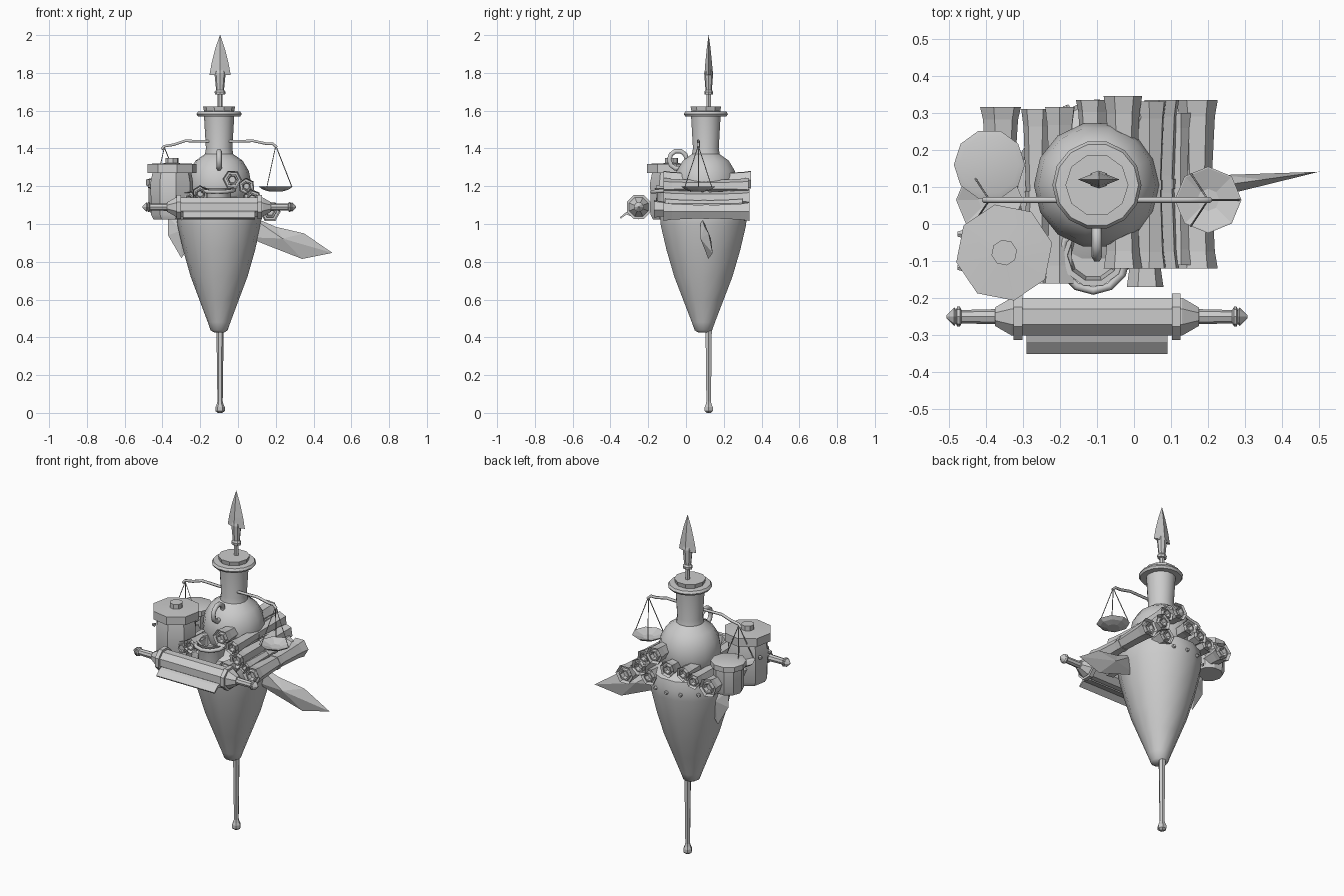
import bpy, bmesh, math
from mathutils import Vector, Matrix

if "Cube" in bpy.data.objects:
    bpy.data.objects.remove(bpy.data.objects["Cube"])

def finish(name, bm, smooth=None):
    bmesh.ops.recalc_face_normals(bm, faces=bm.faces)
    me = bpy.data.meshes.new(name)
    bm.to_mesh(me)
    bm.free()
    ob = bpy.data.objects.new(name, me)
    bpy.context.collection.objects.link(ob)
    if smooth:
        bpy.ops.object.select_all(action='DESELECT')
        ob.select_set(True)
        bpy.context.view_layer.objects.active = ob
        bpy.ops.object.shade_smooth_by_angle(angle=math.radians(smooth))
    return ob

def lathe(name, prof, n, loc=(0, 0, 0), axis=(0, 0, 1), sx=1, sy=1, turn=0, smooth=None):
    """Closed turned form: prof is (radius, height along axis)."""
    bm = bmesh.new()
    m = Matrix.Translation(loc) @ Vector((0, 0, 1)).rotation_difference(Vector(axis)).to_matrix().to_4x4()
    rings = []
    for r, h in prof:
        rings.append([bm.verts.new(m @ Vector((r * sx * math.cos(turn + 2 * math.pi * i / n),
                                               r * sy * math.sin(turn + 2 * math.pi * i / n), h)))
                      for i in range(n)])
    for a, b in zip(rings, rings[1:]):
        for i in range(n):
            j = (i + 1) % n
            bm.faces.new((a[i], a[j], b[j], b[i]))
    bm.faces.new(rings[0])
    bm.faces.new(rings[-1])
    return finish(name, bm, smooth)

def tube(name, pts, r, cyclic=False, res=1):
    cu = bpy.data.curves.new(name, 'CURVE')
    cu.dimensions = '3D'
    cu.bevel_depth = r
    cu.bevel_resolution = res
    cu.use_fill_caps = True
    sp = cu.splines.new('POLY')
    sp.points.add(len(pts) - 1)
    for p, c in zip(sp.points, pts):
        p.co = (*c, 1)
    sp.use_cyclic_u = cyclic
    ob = bpy.data.objects.new(name, cu)
    bpy.context.collection.objects.link(ob)
    return ob

def ring(name, c, u, v, r, n=10):
    c, u, v = Vector(c), Vector(u), Vector(v)
    a = [2 * math.pi * i / n for i in range(n)]
    return tube(name, [c + u * math.cos(t) + v * math.sin(t) for t in a], r, True)

def blade(name, outline, thick, y0=0, slope=0, x0=0):
    """Diamond-section blade in the xz plane: edge outline with a raised spine each side."""
    bm = bmesh.new()
    f = lambda x: y0 + slope * (x - x0)
    edge = [bm.verts.new((x, f(x), z)) for x, z in outline]
    cx = sum(p[0] for p in outline) / len(outline)
    cz = sum(p[1] for p in outline) / len(outline)
    for s in (-1, 1):
        mid = bm.verts.new((cx, f(cx) + s * thick, cz))
        for i in range(len(edge)):
            bm.faces.new((edge[i], edge[(i + 1) % len(edge)], mid))
    return finish(name, bm)

SX, SY = -0.095, 0.12

# spear through the whole bundle
lathe("spear_shaft", [(.012, 0), (.025, .01), (.025, .03), (.018, .045), (.014, .06), (.019, .43),
                      (.015, 1.2), (.013, 1.69)], 6, (SX, SY, 0))
lathe("spear_socket", [(.027, 1.685), (.029, 1.70), (.021, 1.71), (.03, 1.80), (.02, 1.83)], 8, (SX, SY, 0), sy=.8)
lathe("spear_head", [(.056, 1.79), (.045, 1.85), (.025, 1.93), (.001, 2.0)], 4, (SX, SY, 0), sy=.4)

# tapering sack
lathe("sack", [(.025, .425), (.045, .437), (.06, .48), (.105, .6), (.15, .72), (.19, .86), (.22, .99),
               (.226, 1.05), (.215, 1.10), (.13, 1.15)], 14, (-.1, .092, 0), sy=1.05, smooth=40)
for dx in (-.16, -.08, .0, .08):
    lathe("sack_stud", [(.012, 0), (.008, .012)], 6,
          (-.1 + dx, .092 + .236 * math.sqrt(1 - (dx / .225) ** 2) - .004, 1.03), (dx, .22, 0))

# flask with rim, cork and handle
lathe("flask", [(.10, 1.06), (.155, 1.13), (.17, 1.21), (.158, 1.28), (.125, 1.335), (.075, 1.37),
                (.07, 1.40), (.08, 1.57), (.112, 1.57), (.12, 1.582), (.112, 1.595), (.078, 1.597)],
      14, (-.1, .105, 0), smooth=40)
lathe("cork", [(.074, 1.57), (.085, 1.622)], 10, (-.1, .105, 0))
ring("flask_handle", (-.1, -.042, 1.34), (0, .047, 0), (0, 0, .048), .014)

# jars
lathe("large_jar", [(.10, 1.025), (.113, 1.05), (.115, 1.22), (.105, 1.27), (.132, 1.27), (.132, 1.318),
                    (.035, 1.322), (.035, 1.35)], 8, (-.35, -.077, 0), turn=.2, smooth=30)
lathe("small_jar", [(.075, 1.06), (.084, 1.08), (.084, 1.20), (.096, 1.205), (.096, 1.235), (.08, 1.24)],
      10, (-.39, .16, 0), smooth=30)
for dy in (-.04, .05):
    lathe("jar_stud", [(.012, 0), (.008, .014)], 6, (-.462, -.077 + dy, 1.2), (-1, 0, 0))

# small front pot with a thick rim, and a loose loop at the back
lathe("front_pot", [(.06, 1.03), (.075, 1.08), (.072, 1.16), (.085, 1.19), (.07, 1.19), (.06, 1.12)],
      10, (-.11, -.085, 0), smooth=35)
ring("pot_rim", (-.11, -.09, 1.18), (.09, 0, 0), (0, .09, .01), .011, 12)
ring("back_loop", (.03, .23, 1.19), (.035, 0, -.02), (0, .07, .02), .009)

# rolled parchments, waisted in the middle with coiled ends
rolls = [(.17, 1.065, -.12, .335, .056), (.075, 1.135, -.12, .335, .05), (.12, 1.10, -.11, .30, .035),
         (-.03, 1.235, -.12, .345, .052), (.045, 1.20, -.12, .33, .045), (-.11, 1.17, .0, .335, .048),
         (.03, 1.08, -.17, .31, .05), (-.2, 1.16, -.16, .315, .045), (-.26, 1.13, -.16, .31, .045),
         (-.36, 1.12, -.02, .315, .056)]
for k, (x, z, y0, y1, r) in enumerate(rolls):
    L = y1 - y0
    lathe("parchment_roll", [(r * .35, .022), (r * .45, .0), (r * .6, .0), (r * .62, .02), (r * .85, .02),
                             (r, 0), (r * .86, .1 * L), (r * .72, .45 * L), (r * .72, .55 * L), (r * .86, .9 * L),
                             (r, L), (r * .85, L - .02), (r * .62, L - .02), (r * .6, L), (r * .45, L),
                             (r * .35, L - .022)], 6, (x, y0, z), (0, 1, 0), turn=k * .37)
    lathe("roll_tie", [(r * .78, .47 * L), (r * .78, .53 * L)], 6, (x, y0, z), (0, 1, 0), turn=k * .37)

# balance scale
beam = [(-.405, 1.395), (-.39, 1.412), (-.34, 1.42), (-.28, 1.44), (-.1, 1.436), (.08, 1.44), (.15, 1.425),
        (.185, 1.425), (.205, 1.405)]
tube("balance_beam", [(x, .065, z) for x, z in beam], .008)
for px, top in ((-.39, 1.405), (.2, 1.415)):
    lathe("balance_pan", [(.035, 1.172), (.07, 1.183), (.09, 1.198), (.086, 1.198), (.03, 1.18)], 8, (px, .065, 0))
    for a in (0, 2.15, 4.13):
        tube("pan_cord", [(px, .065, top), (px + .085 * math.cos(a), .065 + .085 * math.sin(a), 1.197)], .0025, res=0)

# scroll case across the front, with finials and loose sheet
lathe("scroll_case", [(.027, -.375), (.052, -.335), (.055, -.33), (.055, .13), (.052, .135), (.027, .175)],
      8, (0, -.25, 1.09), (1, 0, 0), turn=math.pi / 8)
for x in (-.325, .102):
    lathe("case_band", [(.068, x), (.068, x + .024)], 8, (0, -.25, 1.09), (1, 0, 0), turn=math.pi / 8)
for s in (-1, 1):
    lathe("case_finial", [(.021, .25), (.018, .365), (.027, .37), (.027, .377), (.019, .38), (.025, .385), (.004, .406)],
          8, (-.1, -.25, 1.09), (s, 0, 0))
bm = bmesh.new()
sheet = [(-.25, 1.033), (-.30, 1.068), (-.318, 1.062), (-.35, 1.035), (-.346, 1.028), (-.315, 1.05), (-.25, 1.025)]
ends = [[bm.verts.new((x, y, z)) for y, z in sheet] for x in (-.29, .09)]
for i in range(len(sheet)):
    j = (i + 1) % len(sheet)
    bm.faces.new((ends[0][i], ends[0][j], ends[1][j], ends[1][i]))
bm.faces.new(ends[0])
bm.faces.new(ends[1])
finish("scroll_sheet", bm)

# broad blade on the right and the point on the left
blade("broad_blade", [(.05, 1.05), (.2, .985), (.35, .95), (.5, .847), (.34, .815), (.16, .885), (.05, .93)],
      .028, .085, .14, .1)
blade("left_point", [(-.27, 1.08), (-.37, 1.04), (-.37, .94), (-.3, .82), (-.2, .95)], .025, .13)
